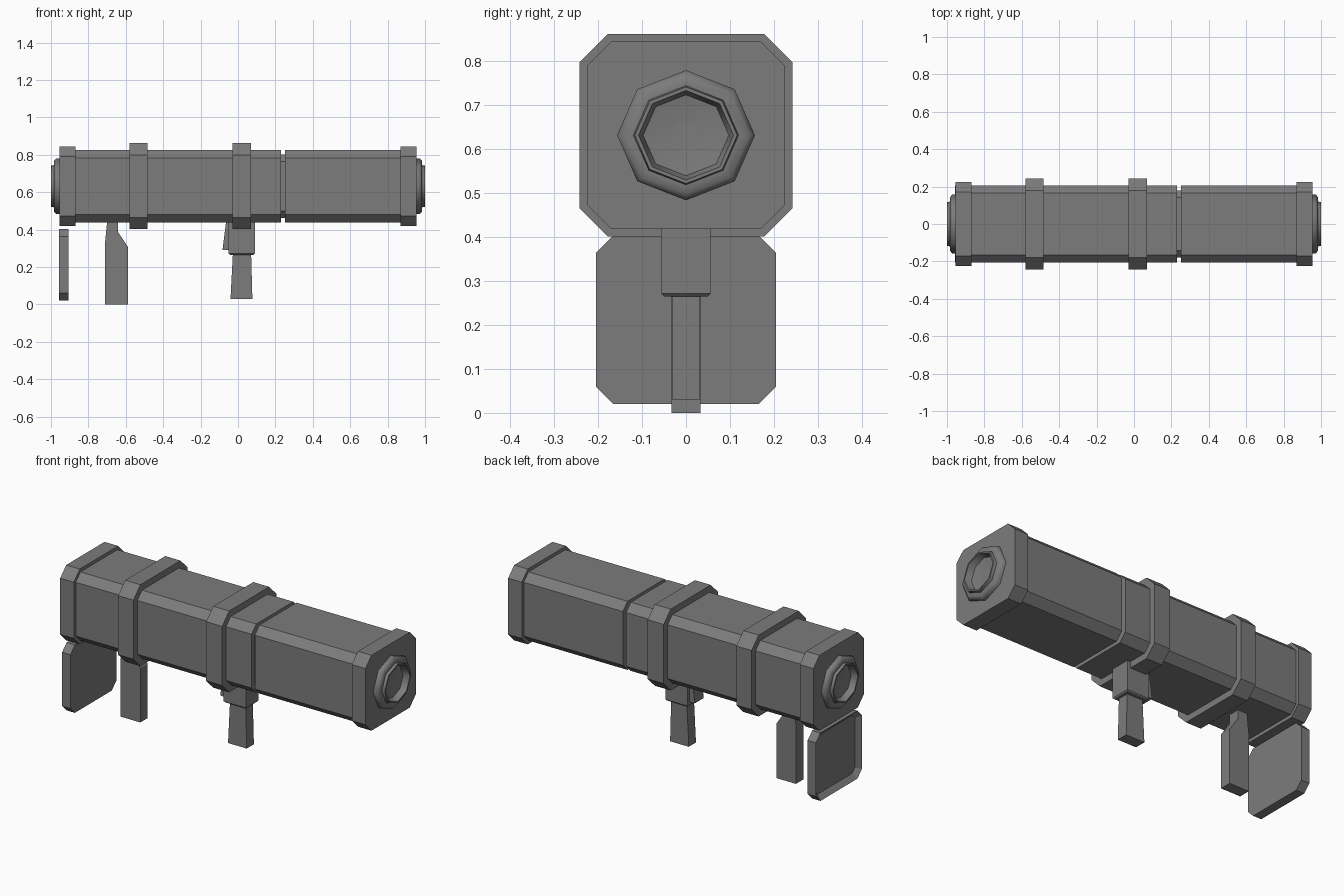
import bpy, bmesh, math
from mathutils import Vector

cube = bpy.data.objects.get("Cube")
if cube:
    bpy.data.objects.remove(cube, do_unlink=True)

AXIS_Z = 0.632  # height of the tube's centre line

metal = bpy.data.materials.new("dark grey")
metal.use_nodes = True
GREY = (0.2, 0.2, 0.2, 1)
metal.diffuse_color = GREY
metal.node_tree.nodes["Principled BSDF"].inputs["Base Color"].default_value = GREY


def finish(bm, name):
    bmesh.ops.recalc_face_normals(bm, faces=bm.faces)
    mesh = bpy.data.meshes.new(name)
    bm.to_mesh(mesh)
    bm.free()
    mesh.materials.append(metal)
    obj = bpy.data.objects.new(name, mesh)
    bpy.context.collection.objects.link(obj)
    return obj


def extrude(bm, points, offset):
    """Solid from a closed outline moved along an offset."""
    face = bm.faces.new([bm.verts.new(p) for p in points])
    geom = bmesh.ops.extrude_face_region(bm, geom=[face], use_keep_orig=True)["geom"]
    verts = [g for g in geom if isinstance(g, bmesh.types.BMVert)]
    bmesh.ops.translate(bm, verts=verts, vec=Vector(offset))


def cut_square(x, half_y, half_z, chamfer, z):
    """Outline of a rectangle with cut corners, facing along x."""
    a, b, c = half_y, half_z, chamfer
    corners = [(a, b - c), (a - c, b), (c - a, b), (-a, b - c),
               (-a, c - b), (c - a, -b), (a - c, -b), (a, c - b)]
    return [(x, y, z + h) for y, h in corners]


def section(name, x0, x1, half_y, half_z, chamfer, z=AXIS_Z):
    bm = bmesh.new()
    extrude(bm, cut_square(x0, half_y, half_z, chamfer, z), (x1 - x0, 0, 0))
    return finish(bm, name)


def side_profile(name, outline, half_y):
    bm = bmesh.new()
    extrude(bm, [(x, -half_y, z) for x, z in outline], (0, 2 * half_y, 0))
    return finish(bm, name)


# Tube in two lengths, joined by a narrower neck
section("rear_tube", -0.92, 0.23, 0.207, 0.194, 0.042)
section("front_tube", 0.25, 0.92, 0.207, 0.194, 0.042)
section("tube_neck", 0.2, 0.28, 0.18, 0.17, 0.038)

# Raised bands
section("rear_band", -0.58, -0.485, 0.242, 0.23, 0.063)
section("middle_band", -0.03, 0.07, 0.242, 0.23, 0.063)

# End caps with stepped eight-sided openings
RIM = [(0.945, 0.148), (0.972, 0.148), (0.984, 0.135), (0.984, 0.113),
       (1.0, 0.11), (1.0, 0.102), (0.965, 0.092)]
for side, label in ((1, "front"), (-1, "rear")):
    section(label + "_cap", side * 0.87, side * 0.955, 0.225, 0.213, 0.054)
    bm = bmesh.new()
    rings = []
    for x, r in RIM:
        angles = [i * math.pi / 4 for i in range(8)]
        rings.append([bm.verts.new((side * x, 1.06 * r * math.cos(t),
                                    AXIS_Z + r * math.sin(t))) for t in angles])
    for a, b in zip(rings, rings[1:]):
        for i in range(8):
            j = (i + 1) % 8
            bm.faces.new((a[i], a[j], b[j], b[i]))
    bm.faces.new(rings[0])
    centre = bm.verts.new((side * 0.95, 0, AXIS_Z))
    for i in range(8):
        bm.faces.new((rings[-1][i], rings[-1][(i + 1) % 8], centre))
    muzzle = finish(bm, label + "_opening")
    bpy.ops.object.select_all(action="DESELECT")
    muzzle.select_set(True)
    bpy.context.view_layer.objects.active = muzzle
    bpy.ops.object.shade_smooth_by_angle(angle=math.radians(50))

# Shoulder plate with a recessed rear face
plate = section("shoulder_plate", -0.957, -0.905, 0.205, 0.192, 0.04, z=0.212)
bm = bmesh.new()
bm.from_mesh(plate.data)
back = min(bm.faces, key=lambda f: f.calc_center_median().x)
bmesh.ops.inset_region(bm, faces=[back], thickness=0.03)
bmesh.ops.translate(bm, verts=back.verts, vec=(0.025, 0, 0))
bm.to_mesh(plate.data)
bm.free()

# Rear grip
side_profile("rear_grip", [(-0.711, 0), (-0.588, 0), (-0.588, 0.307), (-0.642, 0.388),
                           (-0.642, 0.46), (-0.698, 0.46), (-0.711, 0.33)], 0.033)

# Front grip: mounting block, tapered handle and trigger
bm = bmesh.new()
bmesh.ops.create_cube(bm, size=1)
for v in bm.verts:
    v.co = Vector((0.02 + v.co.x * 0.14, v.co.y * 0.112, 0.355 + v.co.z * 0.18))
low = [e for e in bm.edges if all(v.co.z < 0.3 for v in e.verts)]
bmesh.ops.bevel(bm, geom=low, offset=0.007, segments=1, affect="EDGES")
finish(bm, "grip_block")
side_profile("front_grip", [(-0.04, 0.03), (0.077, 0.03), (0.07, 0.28), (-0.027, 0.28)], 0.032)
side_profile("trigger", [(-0.083, 0.29), (-0.04, 0.29), (-0.04, 0.45), (-0.063, 0.45)], 0.04)
